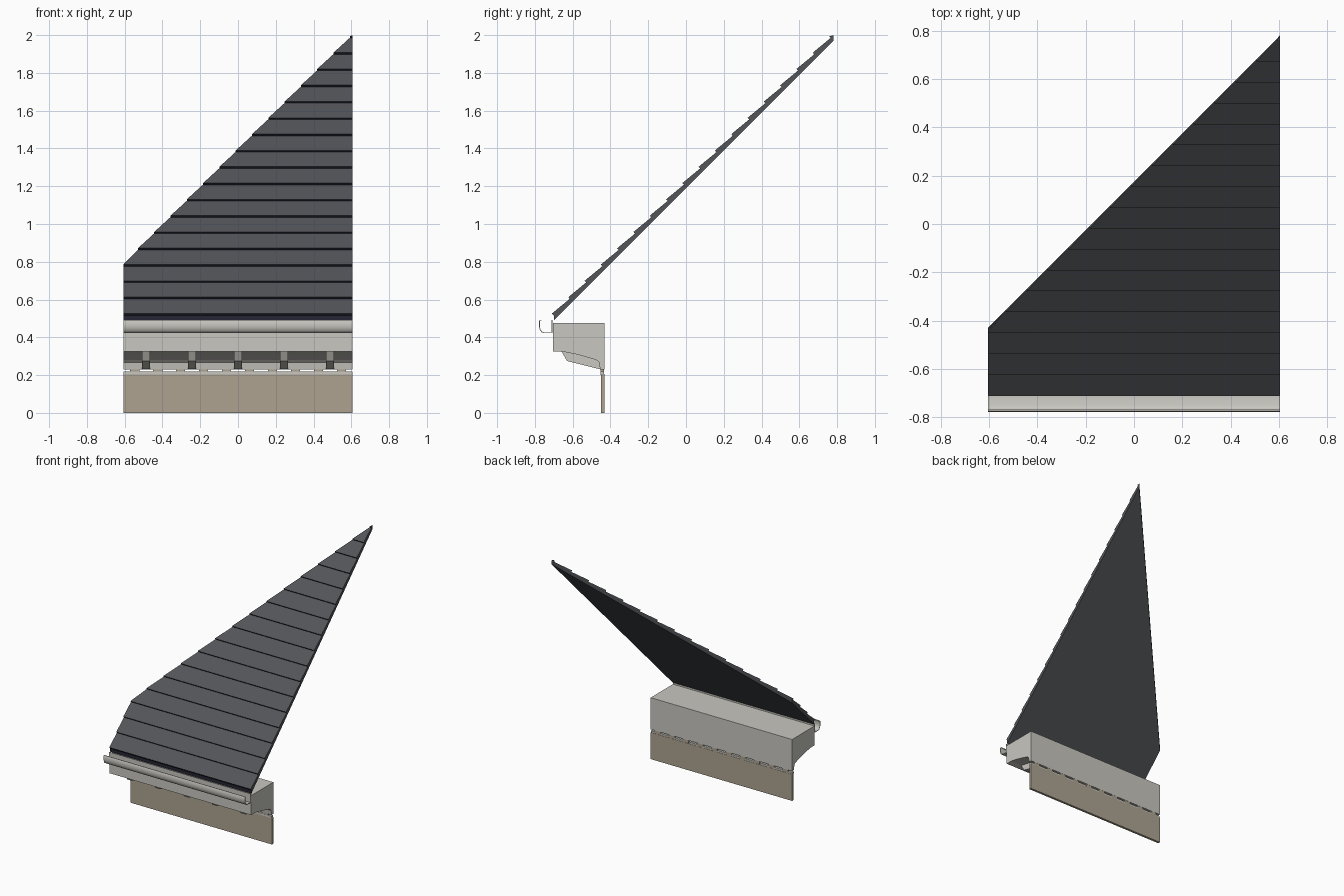
import bpy, bmesh, math

if "Cube" in bpy.data.objects:
    bpy.data.objects.remove(bpy.data.objects["Cube"])

W = 0.605            # half width along x


def material(name, rgb):
    m = bpy.data.materials.new(name)
    m.diffuse_color = (*rgb, 1)
    m.use_nodes = True
    m.node_tree.nodes["Principled BSDF"].inputs["Base Color"].default_value = m.diffuse_color
    return m


SLATE = material("slate_grey", (0.085, 0.09, 0.1))
NAVY = material("dark_navy", (0.018, 0.019, 0.033))
STONE = material("pale_grey", (0.58, 0.57, 0.525))
TAN = material("tan", (0.42, 0.365, 0.285))


def loft(name, ring_a, ring_b, *mats):
    """Solid between two matching rings of points."""
    bm = bmesh.new()
    a = [bm.verts.new(p) for p in ring_a]
    b = [bm.verts.new(p) for p in ring_b]
    bm.faces.new(a)
    bm.faces.new(b[::-1])
    for i in range(len(a)):
        j = (i + 1) % len(a)
        bm.faces.new((a[i], b[i], b[j], a[j]))
    bmesh.ops.recalc_face_normals(bm, faces=bm.faces)
    bm.normal_update()
    # front-facing ends take the second colour when there is one
    if len(mats) > 1:
        for f in bm.faces:
            if f.normal.y < -0.3 and f.normal.z < 0.3:
                f.material_index = 1
    me = bpy.data.meshes.new(name)
    bm.to_mesh(me)
    bm.free()
    for m in mats:
        me.materials.append(m)
    ob = bpy.data.objects.new(name, me)
    bpy.context.collection.objects.link(ob)
    return ob


def extrude_x(name, profile, x0, x1, mat):
    return loft(name, [(x0, y, z) for y, z in profile],
                [(x1, y, z) for y, z in profile], mat)


def box(name, x0, x1, y0, y1, z0, z1, mat):
    return extrude_x(name, [(y0, z0), (y1, z0), (y1, z1), (y0, z1)], x0, x1, mat)


# Roof deck: 45 degree slab cut along the hip
EAVE, RIDGE, BOTTOM, TOP = -0.70, 0.78, 1.19, 1.217
plan = [(-W, EAVE), (W, EAVE), (W, RIDGE), (-W, -0.43)]
loft("roof_deck", [(x, y, y + BOTTOM) for x, y in plan],
     [(x, y, y + TOP) for x, y in plan], SLATE, NAVY)


# Shingle courses: tapered wedges clipped by the hip line
def hip_x(y):
    return min(W - 0.002, max(-W, y - 0.175))


pitch, lift = 0.0863, 0.0095
for i in range(18):
    s = EAVE + i * pitch
    e = min(s + pitch, RIDGE)
    section = [(s, s + TOP - 0.002), (s - lift, s + TOP + lift),
               (e, e + TOP + 0.002), (e, e + TOP - 0.002)]
    xs = [hip_x(s), hip_x(s), hip_x(e), hip_x(e)]
    loft("shingle_course", [(x, y, z) for x, (y, z) in zip(xs, section)],
         [(W, y, z) for y, z in section], SLATE, NAVY)

# Cornice with coved soffit
extrude_x("cornice", [(-0.705, 0.475), (-0.705, 0.325), (-0.655, 0.325),
                      (-0.58, 0.31), (-0.475, 0.281), (-0.46, 0.267),
                      (-0.455, 0.23), (-0.432, 0.23), (-0.432, 0.475)],
          -W, W, STONE)

# Brackets under the cornice
for k in range(-2, 3):
    c = 0.243 * k
    extrude_x("bracket", [(-0.66, 0.327), (-0.63, 0.275), (-0.45, 0.23),
                          (-0.45, 0.327)], c - 0.021, c + 0.021, STONE)

# Wall panel, with small teeth leaving slots below the cornice
box("wall_panel", -W, W, -0.45, -0.432, 0, 0.206, TAN)
box("wall_cap", -W, W, -0.453, -0.434, 0.204, 0.219, STONE)
for k in range(10):
    c = -0.5465 + 0.1215 * k
    box("wall_tooth", c - 0.024, c + 0.024, -0.452, -0.433, 0.2, 0.232, TAN)

# Gutter: thin bent sheet
path = [(-0.708, 0.492), (-0.708, 0.422), (-0.752, 0.422), (-0.764, 0.427),
        (-0.773, 0.438), (-0.778, 0.455), (-0.778, 0.484), (-0.774, 0.491),
        (-0.766, 0.489)]
inner = []
for i, (y, z) in enumerate(path):
    p, n = path[max(i - 1, 0)], path[min(i + 1, len(path) - 1)]
    dy, dz = n[0] - p[0], n[1] - p[1]
    d = math.hypot(dy, dz)
    inner.append((y + dz / d * 0.004, z - dy / d * 0.004))
gutter = extrude_x("gutter", path + inner[::-1], -W, W, STONE)
bpy.context.view_layer.objects.active = gutter
gutter.select_set(True)
bpy.ops.object.shade_smooth_by_angle(angle=math.radians(40))
